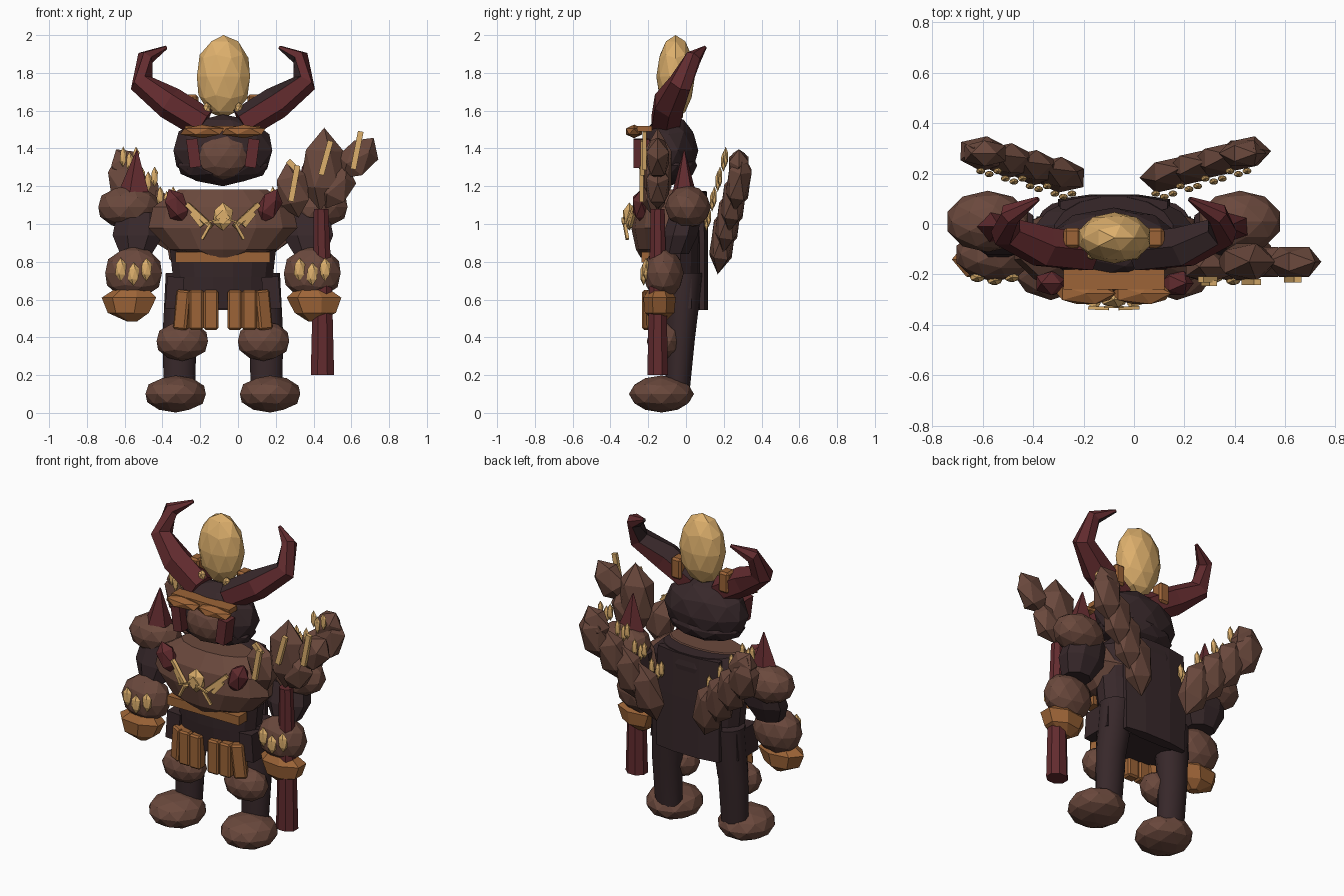
import bpy, bmesh, math
from mathutils import Vector, Matrix, Euler

cube = bpy.data.objects.get("Cube")
if cube:
    bpy.data.objects.remove(cube, do_unlink=True)

MID = -0.08  # body centre line; the weapon pushes it off x = 0


def material(name, hexcode):
    lin = [(int(hexcode[i:i + 2], 16) / 255) ** 2.2 for i in (0, 2, 4)] + [1]
    m = bpy.data.materials.new(name)
    m.use_nodes = True
    m.diffuse_color = lin
    m.node_tree.nodes["Principled BSDF"].inputs["Base Color"].default_value = lin
    return m


BROWN = material("brown hide", "6a4a3f")
DARK = material("dark cloth", "3a2c2e")
RED = material("dark red horn", "622f32")
ORANGE = material("tan leather", "9b643a")
GOLD = material("pale gold", "dcae6c")


def finish(name, bm, mat, smooth=False):
    bmesh.ops.recalc_face_normals(bm, faces=bm.faces)
    me = bpy.data.meshes.new(name)
    bm.to_mesh(me)
    bm.free()
    me.materials.append(mat)
    ob = bpy.data.objects.new(name, me)
    bpy.context.collection.objects.link(ob)
    if smooth:
        bpy.ops.object.select_all(action='DESELECT')
        ob.select_set(True)
        bpy.context.view_layer.objects.active = ob
        bpy.ops.object.shade_smooth_by_angle(angle=math.radians(35))
    return ob


def place(loc, size, rot):
    angles = Euler([math.radians(a) for a in rot])
    return Matrix.LocRotScale(Vector(loc), angles, Vector(size))


def lump(name, loc, radii, mat, rot=(0, 0, 0), level=2):
    bm = bmesh.new()
    bmesh.ops.create_icosphere(bm, subdivisions=level, radius=1, matrix=place(loc, radii, rot))
    return finish(name, bm, mat)


def shard(name, loc, radii, mat, rot=(0, 0, 0)):
    return lump(name, loc, radii, mat, rot, 1)


def box(name, loc, size, mat, rot=(0, 0, 0), bevel=0.0):
    bm = bmesh.new()
    bmesh.ops.create_cube(bm, size=1, matrix=place(loc, size, rot))
    if bevel:
        bmesh.ops.bevel(bm, geom=bm.edges[:], offset=bevel, segments=1, affect='EDGES')
    return finish(name, bm, mat)


def bar(name, p, q, width, depth, mat):
    p, q = Vector(p), Vector(q)
    bm = bmesh.new()
    turn = (q - p).to_track_quat('Z', 'Y')
    size = Vector((width, depth, (q - p).length))
    bmesh.ops.create_cube(bm, size=1, matrix=Matrix.LocRotScale((p + q) / 2, turn, size))
    return finish(name, bm, mat)


def stud_trio(name, loc, spread, radii):
    """Three gold drops side by side, the middle one lower and further forward."""
    for k in (-1, 0, 1):
        middle = k == 0
        lump(name, Vector(loc) + Vector((spread * k, -.012 * middle, -.025 * middle)), radii, GOLD, level=1)


def loft(name, rings, mat, smooth=False):
    bm = bmesh.new()
    loops = [[bm.verts.new(p) for p in ring] for ring in rings]
    n = len(loops[0])
    for a, b in zip(loops, loops[1:]):
        for i in range(n):
            bm.faces.new((a[i], a[(i + 1) % n], b[(i + 1) % n], b[i]))
    bm.faces.new(loops[0])
    bm.faces.new(loops[-1])
    return finish(name, bm, mat, smooth)


def column(name, sections, mat, n=12, smooth=False):
    """Stack of ellipses given as (x, y, z, rx, ry)."""
    turns = [math.tau * (i + .5) / n for i in range(n)]
    rings = [[(x + rx * math.cos(t), y + ry * math.sin(t), z) for t in turns]
             for x, y, z, rx, ry in sections]
    return loft(name, rings, mat, smooth)


def tube(name, path, radii, mat, n=6):
    pts = [Vector(p) for p in path]
    rings = []
    for i, p in enumerate(pts):
        d = (pts[min(i + 1, len(pts) - 1)] - pts[max(i - 1, 0)]).normalized()
        u = d.cross(Vector((0, 1, 0))).normalized()
        v = d.cross(u)
        rings.append([p + radii[i] * (u * math.cos(math.tau * k / n) + v * math.sin(math.tau * k / n))
                      for k in range(n)])
    return loft(name, rings, mat)


# Trunk, cape and chest
column("torso", [(MID, -.06, .55, .27, .13), (MID, -.06, .72, .27, .15), (MID, -.06, .9, .29, .16),
                 (MID, -.04, 1.1, .32, .16), (MID, -.03, 1.175, .24, .14)], DARK, 16)
column("cape", [(MID, .085, .545, .235, .035), (MID, .085, .9, .24, .035), (MID, .075, 1.17, .23, .04)], DARK, 8)
column("chest", [(MID, -.13, .822, .1, .11), (MID, -.115, .865, .29, .15), (MID, -.1, .98, .405, .19),
                 (MID, -.1, 1.09, .38, .17), (MID, -.09, 1.182, .24, .11)], BROWN, 14)
box("belt", (MID, -.195, .825), (.5, .08, .056), ORANGE)

# Chest emblem
shard("emblem_gem", (MID, -.30, 1.04), (.06, .035, .075), GOLD)
box("emblem_plate", (MID, -.33, 1.035), (.055, .008, .055), GOLD, (0, 45, 0))

# Head
lump("head", (MID, -.09, 1.39), (.275, .155, .19), DARK)
lump("jaw", (MID, -.09, 1.31), (.25, .15, .1), DARK)
lump("face", (MID, -.18, 1.36), (.15, .085, .125), BROWN)
lump("crest", (-.077, -.055, 1.78), (.148, .102, .22), GOLD)
box("headband", (MID, -.22, 1.505), (.4, .08, .03), ORANGE)

for s, side in ((-1, "right"), (1, "left")):
    def at(dx, y, z):
        return (MID + s * dx, y, z)

    # Face trim and horns
    shard(side + "_brow", at(.11, -.275, 1.49), (.13, .05, .036), ORANGE)
    bar(side + "_cheek", at(.145, -.235, 1.30), at(.165, -.235, 1.45), .085, .06, RED)
    box(side + "_horn_clasp", at(.165, -.055, 1.62), (.07, .08, .13), ORANGE, bevel=.012)
    shard(side + "_crest_stud", at(.085, -.12, 1.61), (.025, .025, .035), GOLD)
    horn = tube(side + "_horn", [at(.1, -.11, 1.53), at(.28, -.09, 1.64), at(.43, -.03, 1.745),
                                 at(.41, .04, 1.88), at(.3, .1, 1.935)], [.085, .088, .065, .045, .01], RED)
    if s > 0:  # dark inner side on the left horn
        horn.data.materials.append(DARK)
        for face in horn.data.polygons:
            if face.normal.x < -.3 and face.normal.y > -.7 and face.center.z > 1.6:
                face.material_index = 1

    # Chest ornament
    bar(side + "_emblem_wing", at(.19, -.265, 1.105), at(.06, -.31, .985), .02, .025, GOLD)
    bar(side + "_emblem_brace", at(.165, -.275, 1.06), at(.11, -.295, .99), .016, .025, GOLD)
    bar(side + "_emblem_hook", at(.065, -.325, 1.0), at(.11, -.31, .92), .016, .015, GOLD)
    bar(side + "_emblem_arm", at(.1, -.332, 1.0), at(.02, -.335, 1.03), .014, .008, GOLD)
    shard(side + "_chest_spike", at(.245, -.235, 1.095), (.065, .055, .1), RED, (0, 25 * s, 0))

    # Arm
    lump(side + "_shoulder", at(.5, .01, 1.09), (.168, .122, .115), BROWN)
    column(side + "_shoulder_spike", [at(.465, -.01, 1.17) + (.088, .065), at(.455, -.01, 1.39) + (.004, .004)],
           RED, 5)
    column(side + "_upper_arm", [at(.46, -.06, .84) + (.09, .08), at(.45, -.03, .94) + (.145, .1),
                                 at(.44, 0, 1.06) + (.13, .09)], DARK, 8)
    lump(side + "_forearm", at(.473, -.12, .74), (.158, .108, .14), BROWN)
    column(side + "_glove", [at(.48, -.14, .65) + (.1, .06), at(.49, -.14, .61) + (.152, .088),
                             at(.495, -.14, .53) + (.115, .08), at(.48, -.14, .485) + (.03, .03)], ORANGE, 7)
    stud_trio(side + "_forearm_stud", at(.473, -.212, .76), .068, (.033, .02, .062))

    # Leg
    column(side + "_leg", [at(.23, -.045, .12) + (.085, .065), at(.23, -.03, .4) + (.092, .078),
                           at(.2, -.01, .74) + (.105, .1)], DARK, 14, True)
    lump(side + "_knee", at(.215, -.11, .38), (.143, .098, .105), BROWN)
    lump(side + "_foot", at(.25, -.13, .1), (.168, .172, .098), BROWN)
    box(side + "_hip_guard", at(.255, -.07, .635), (.09, .2, .17), DARK, (0, -4 * s, 0))

    # Hanging pouches
    for dx, y, tilt in ((.063, -.20, 0), (.141, -.195, 0), (.21, -.17, 6)):
        box(side + "_pouch", at(dx, y, .545), (.077, .065, .21), ORANGE, (0, -tilt * s, tilt * 4 * s), .01)

    # Back wing: shards stepping up and outward, each with gold drops
    for k in range(4):
        shard(side + "_wing_shard", at(.215 + .1 * k, .195 + .028 * k, .92 + .1 * k),
              (.105, .07, .195 - .012 * k), BROWN, (-8, 15 * s, 0))
        stud_trio(side + "_wing_stud", at(.2 + .098 * k, .12 + .03 * k, 1.04 + .105 * k),
                  .034, (.02, .014, .055))
    shard(side + "_wing_tip", at(.51, .28, 1.3), (.09, .06, .11), BROWN, (0, 30 * s, 0))

# Staff held in the left hand, with a cluster of stone blades
column("staff", [(.447, -.15, .2, .067, .059), (.447, -.15, .65, .055, .05), (.44, -.15, 1.08, .042, .04)], RED, 8)
for loc, radii, tilt in (((.445, -.15, 1.29), (.125, .085, .22), 3),
                         ((.635, -.15, 1.35), (.1, .07, .135), 38),
                         ((.52, -.15, 1.2), (.1, .07, .13), 25),
                         ((.29, -.17, 1.18), (.1, .07, .15), -12)):
    shard("blade_shard", loc, radii, BROWN, (0, tilt, 0))
for p, q in (((.61, -.22, 1.29), (.65, -.22, 1.49)), ((.44, -.23, 1.26), (.49, -.23, 1.44)),
             ((.28, -.235, 1.12), (.315, -.235, 1.31)), ((.265, -.22, 1.335), (.32, -.22, 1.28))):
    bar("blade_inlay", p, q, .022, .03, GOLD)
